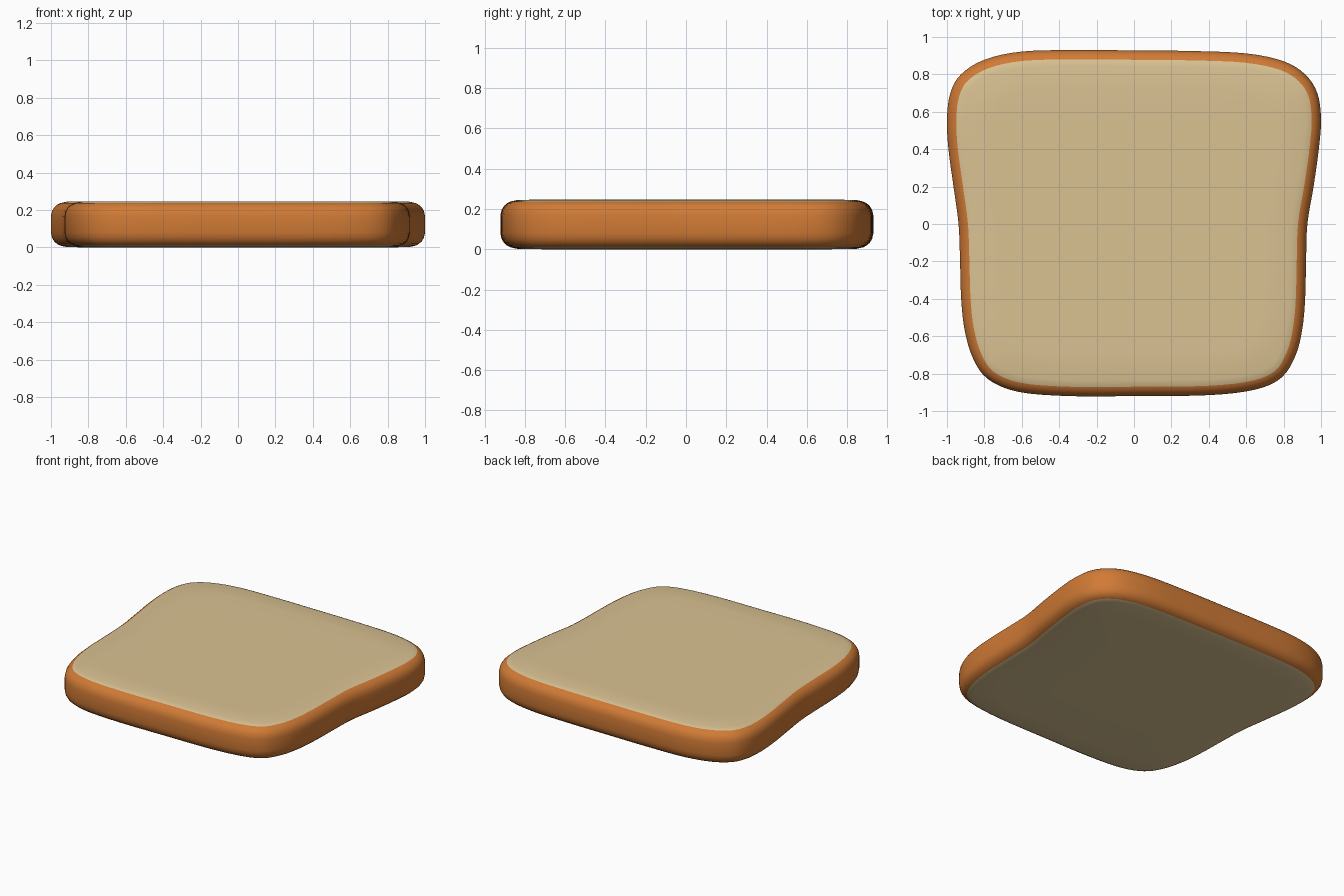
import bpy, bmesh
from mathutils import Vector

if "Cube" in bpy.data.objects:
    bpy.data.objects.remove(bpy.data.objects["Cube"])


def material(name, rgb):
    m = bpy.data.materials.new(name)
    m.diffuse_color = (*rgb, 1.0)
    m.use_nodes = True
    m.node_tree.nodes["Principled BSDF"].inputs["Base Color"].default_value = m.diffuse_color
    return m


crust = material("toasted crust", (0.63, 0.195, 0.036))
crumb = material("soft crumb", (0.70, 0.54, 0.29))

# Slice outline, counter-clockwise seen from above
OUTLINE = [
    (0, -0.92), (0.4, -0.915), (0.65, -0.885), (0.79, -0.82), (0.865, -0.7),
    (0.9, -0.56), (0.915, -0.4), (0.92, -0.2), (0.927, 0), (0.96, 0.2),
    (0.988, 0.4), (1.0, 0.56), (0.98, 0.7), (0.915, 0.8), (0.8, 0.87),
    (0.6, 0.912), (0.3, 0.925), (0, 0.928), (-0.3, 0.93), (-0.6, 0.922),
    (-0.8, 0.878), (-0.925, 0.8), (-0.982, 0.7), (-1.0, 0.56), (-0.992, 0.4),
    (-0.965, 0.2), (-0.938, 0), (-0.93, -0.2), (-0.924, -0.4), (-0.905, -0.57),
    (-0.86, -0.72), (-0.78, -0.83), (-0.62, -0.897), (-0.35, -0.92),
]


def smooth_loop(points, steps):
    """Closed Catmull-Rom curve through the points."""
    p = [Vector(q) for q in points]
    n, out = len(p), []
    for i in range(n):
        a, b, c, d = p[i - 1], p[i], p[(i + 1) % n], p[(i + 2) % n]
        for s in range(steps):
            t = s / steps
            out.append(0.5 * (2 * b + (c - a) * t + (2 * a - 5 * b + 4 * c - d) * t * t
                              + (3 * b - a - 3 * c + d) * t ** 3))
    return out


loop = smooth_loop(OUTLINE, 4)
N = len(loop)
inward = []
for i in range(N):
    t = (loop[(i + 1) % N] - loop[i - 1]).normalized()
    inward.append(Vector((-t.y, t.x)))

# Edge section from underside to top: inset, height, shrink towards the middle
HEIGHT = 0.247
half = [(0.09, 0.0, 0.5), (0.09, 0.0, 0.85), (0.085, 0.002, 1), (0.05, 0.01, 1),
        (0.033, 0.019, 1), (0.018, 0.032, 1), (0.006, 0.052, 1), (0, 0.08, 1)]
section = half + [(d, HEIGHT - z, k) for d, z, k in reversed(half)]

# Bread slice: stacked rings closed by a fan at each end
bm = bmesh.new()
rings = []
for d, z, k in section:
    rings.append([bm.verts.new((*((p + n * d) * k), z)) for p, n in zip(loop, inward)])
last = len(rings) - 1
for r in range(last):
    for i in range(N):
        j = (i + 1) % N
        f = bm.faces.new((rings[r][i], rings[r][j], rings[r + 1][j], rings[r + 1][i]))
        # crumb on both flat sides, crust around the rim
        f.material_index = 1 if r < 3 or r >= last - 3 else 0
for ring, z in ((rings[0], 0.0), (rings[last], HEIGHT)):
    mid = bm.verts.new((0, 0, z))
    for i in range(N):
        f = bm.faces.new((ring[i], ring[(i + 1) % N], mid))
        f.material_index = 1
bmesh.ops.recalc_face_normals(bm, faces=bm.faces)
for f in bm.faces:
    f.smooth = True

mesh = bpy.data.meshes.new("bread_slice")
bm.to_mesh(mesh)
bm.free()
mesh.materials.append(crust)
mesh.materials.append(crumb)
bpy.context.collection.objects.link(bpy.data.objects.new("bread_slice", mesh))
